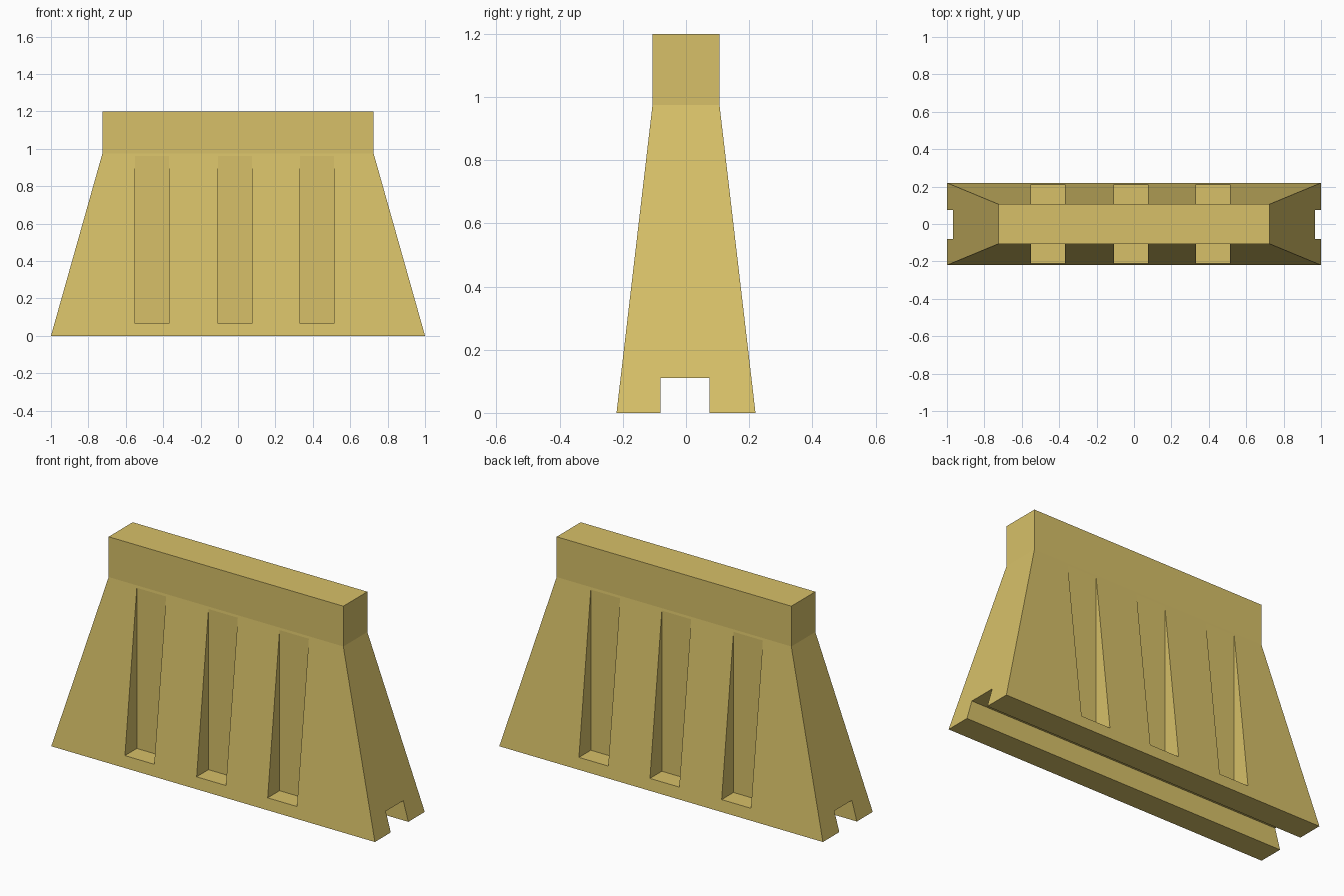
import bpy, bmesh

if "Cube" in bpy.data.objects:
    bpy.data.objects.remove(bpy.data.objects["Cube"])

# single sand-yellow plastic colour
mat = bpy.data.materials.new("sand_yellow")
mat.diffuse_color = (0.68, 0.53, 0.14, 1)
mat.use_nodes = True
mat.node_tree.nodes["Principled BSDF"].inputs["Base Color"].default_value = mat.diffuse_color


def box(name, lo, hi):
    bm = bmesh.new()
    bmesh.ops.create_cube(bm, size=1)
    for v in bm.verts:
        for i in range(3):
            v.co[i] = hi[i] if v.co[i] > 0 else lo[i]
    me = bpy.data.meshes.new(name)
    bm.to_mesh(me)
    bm.free()
    me.materials.append(mat)
    ob = bpy.data.objects.new(name, me)
    bpy.context.collection.objects.link(ob)
    return ob


# barrier body: stacked rectangular sections (half x, half y, z)
SECTIONS = [(1.0, 0.22, 0.0), (0.725, 0.106, 0.975), (0.725, 0.106, 1.2)]
bm = bmesh.new()
rings = [[bm.verts.new((sx * x, sy * y, z))
          for sx, sy in ((-1, -1), (1, -1), (1, 1), (-1, 1))]
         for x, y, z in SECTIONS]
for low, high in zip(rings, rings[1:]):
    for i in range(4):
        j = (i + 1) % 4
        bm.faces.new((low[i], low[j], high[j], high[i]))
bm.faces.new(rings[0][::-1])
bm.faces.new(rings[-1])
me = bpy.data.meshes.new("barrier_body")
bm.to_mesh(me)
bm.free()
me.materials.append(mat)
body = bpy.data.objects.new("barrier_body", me)
bpy.context.collection.objects.link(body)

# drainage channel under the base, running end to end
cutters = [box("channel_cutter", (-1.5, -0.08, -0.2), (1.5, 0.075, 0.11))]

# three vertical recesses on each long face
for x in (-0.55, -0.107, 0.332):
    for name, y0, y1 in (("front", -0.4, -0.1075), ("back", 0.1075, 0.4)):
        cutters.append(box(name + "_recess_cutter", (x, y0, 0.065), (x + 0.181, y1, 0.97)))

bpy.context.view_layer.objects.active = body
for c in cutters:
    c.hide_render = True
    m = body.modifiers.new(c.name, 'BOOLEAN')
    m.operation = 'DIFFERENCE'
    m.solver = 'EXACT'
    m.object = c
    bpy.ops.object.modifier_apply(modifier=m.name)
    bpy.data.objects.remove(c)
